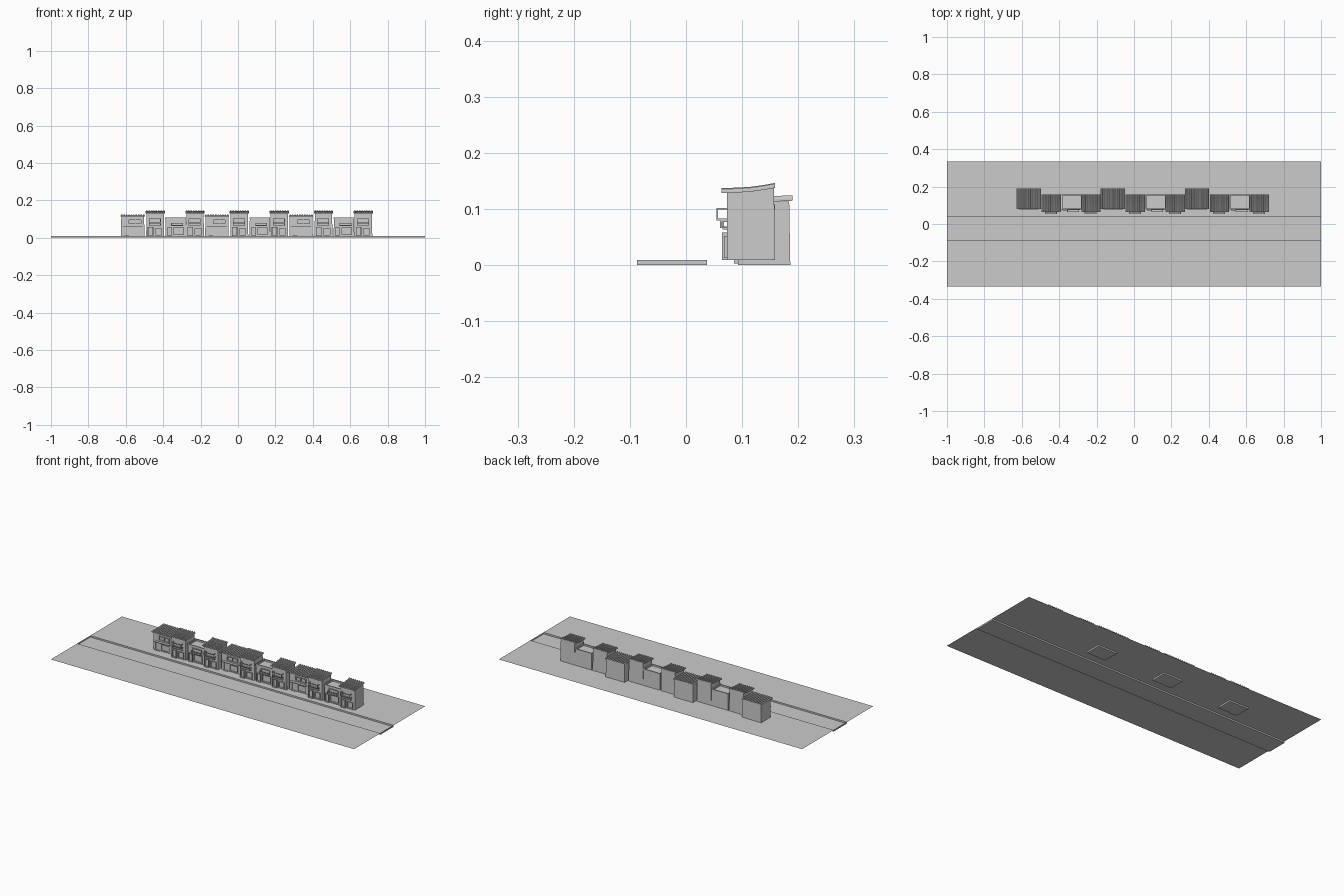
import bpy, bmesh, math
from mathutils import Vector

if "Cube" in bpy.data.objects:
    bpy.data.objects.remove(bpy.data.objects["Cube"])

PERIOD = 0.45
G = 0.009                      # pavement level


def finish(name, bm, x=0.0):
    bmesh.ops.recalc_face_normals(bm, faces=bm.faces)
    me = bpy.data.meshes.new(name)
    bm.to_mesh(me)
    bm.free()
    ob = bpy.data.objects.new(name, me)
    ob.location.x = x
    bpy.context.collection.objects.link(ob)
    return ob


def box(bm, x0, x1, y0, y1, z0, z1, taper=0.0):
    v = []
    for z, t in ((z0, taper), (z1, 0)):
        for x, y in ((x0 - t, y0), (x1 + t, y0), (x1 + t, y1 + t), (x0 - t, y1 + t)):
            v.append(bm.verts.new((x, y, z)))
    for f in ((3, 2, 1, 0), (4, 5, 6, 7), (0, 1, 5, 4), (1, 2, 6, 5), (2, 3, 7, 6), (3, 0, 4, 7)):
        bm.faces.new([v[i] for i in f])


def frame(bm, x0, x1, y0, y1, z0, z1, w):
    # four bars around an opening
    box(bm, x0, x1, y0, y1, z1 - w, z1)
    box(bm, x0, x1, y0, y1, z0, z0 + w)
    box(bm, x0, x0 + w, y0, y1, z0 + w, z1 - w)
    box(bm, x1 - w, x1, y0, y1, z0 + w, z1 - w)


def cage(bm, x0, x1, y0, y1, z0, z1, w):
    # projecting balcony: front frame plus side rails back to the wall
    frame(bm, x0, x1, y0, y0 + w, z0, z1, w)
    for xa in (x0, x1 - w):
        for z in (z0, z1 - w):
            box(bm, xa, xa + w, y0 + w, y1, z, z + w)


def walls(bm, w, y0, y1, z0, z1, openings, depth=0.004):
    # shell with recessed openings: core set back, front skin built as strips
    box(bm, 0.004, w - 0.004, y0 + depth, y1, z0, z1, 0.002)
    zs = sorted({z0, z1} | {o[2] for o in openings} | {o[3] for o in openings})
    for a, b in zip(zs, zs[1:]):
        x = 0.004
        m = (a + b) / 2
        for o in sorted(o for o in openings if o[2] < m < o[3]):
            box(bm, x, o[0], y0, y0 + depth, a, b)
            x = o[1]
        box(bm, x, w - 0.004, y0, y0 + depth, a, b)


def tile_roof(name, w, path, ribs, r, x):
    # scalloped cross-section swept along the slope
    prof = []
    p = w / ribs
    for i in range(ribs):
        c = (i + 0.5) * p
        prof.append((i * p, 0))
        for k in range(6):
            a = math.pi * (1 - k / 5)
            prof.append((c + 0.36 * p * math.cos(a), r * math.sin(a)))
    prof += [(w, 0), (w, -0.004), (0, -0.004)]
    bm = bmesh.new()
    rings = [[bm.verts.new((px, y, z + pz)) for px, pz in prof] for y, z in path]
    n = len(prof)
    for a, b in zip(rings, rings[1:]):
        for i in range(n):
            bm.faces.new((a[i], a[(i + 1) % n], b[(i + 1) % n], b[i]))
    bm.faces.new(rings[0])
    bm.faces.new(rings[-1])
    return finish(name, bm, x)


def wide_house(x):
    w = 0.13
    bm = bmesh.new()
    walls(bm, w, 0.093, 0.184, 0.0, 0.114,
          [(0.02, 0.045, 0.009, 0.06), (0.06, 0.11, 0.015, 0.05), (0.045, 0.11, 0.074, 0.096)])
    finish("wide_house_walls", bm, x)
    bm = bmesh.new()
    frame(bm, 0.042, 0.113, 0.087, 0.095, 0.071, 0.099, 0.004)
    box(bm, 0.076, 0.079, 0.089, 0.096, 0.074, 0.096)
    frame(bm, 0.058, 0.112, 0.09, 0.096, 0.013, 0.052, 0.003)
    finish("wide_house_window_frames", bm, x)
    bm = bmesh.new()
    box(bm, 0.012, 0.118, 0.078, 0.095, 0.060, 0.064)
    box(bm, 0.016, 0.049, 0.086, 0.095, 0.003, 0.011)
    finish("wide_house_canopy_and_step", bm, x)
    tile_roof("wide_house_tile_roof", w,
              [(0.080, 0.117), (0.115, 0.1165), (0.155, 0.1175), (0.190, 0.119)], 10, 0.006, x)


def tall_house(x):
    w = 0.10
    bm = bmesh.new()
    walls(bm, w, 0.073, 0.157, G, 0.129,
          [(0.012, 0.038, G, 0.055), (0.05, 0.085, 0.015, 0.05), (0.018, 0.078, 0.076, 0.10)])
    # upper wall wedge below the sloping roof
    v = [bm.verts.new(c) for xx in (0.004, w - 0.004) for c in
         ((xx, 0.073, 0.129), (xx, 0.157, 0.129), (xx, 0.157, 0.138))]
    for f in ((0, 1, 2), (3, 4, 5), (1, 2, 5, 4), (0, 2, 5, 3), (0, 1, 4, 3)):
        bm.faces.new([v[i] for i in f])
    finish("tall_house_walls", bm, x)
    bm = bmesh.new()
    cage(bm, 0.016, 0.080, 0.054, 0.073, 0.080, 0.102, 0.003)
    finish("tall_house_window_cage", bm, x)
    bm = bmesh.new()
    cage(bm, 0.016, 0.080, 0.061, 0.073, 0.066, 0.080, 0.003)
    box(bm, 0.016, 0.080, 0.061, 0.073, 0.066, 0.068)
    finish("tall_house_flower_shelf", bm, x)
    bm = bmesh.new()
    frame(bm, 0.010, 0.040, 0.064, 0.074, G, 0.058, 0.004)
    frame(bm, 0.048, 0.087, 0.068, 0.074, 0.013, 0.052, 0.003)
    finish("tall_house_door_frames", bm, x)
    tile_roof("tall_house_tile_roof", w + 0.003,
              [(0.063, 0.133), (0.09, 0.1335), (0.115, 0.135), (0.14, 0.1385), (0.159, 0.142)],
              8, 0.005, x - 0.0015)


def low_house(x):
    w = 0.115
    bm = bmesh.new()
    walls(bm, w, 0.080, 0.157, G, 0.099,
          [(0.012, 0.036, G, 0.055), (0.046, 0.10, 0.018, 0.056), (0.036, 0.094, 0.070, 0.090)])
    finish("low_house_walls", bm, x)
    # parapet around the flat roof
    bm = bmesh.new()
    box(bm, 0.002, w - 0.002, 0.078, 0.084, 0.099, 0.108)
    box(bm, 0.002, w - 0.002, 0.153, 0.159, 0.099, 0.108)
    box(bm, 0.002, 0.008, 0.084, 0.153, 0.099, 0.108)
    box(bm, w - 0.008, w - 0.002, 0.084, 0.153, 0.099, 0.108)
    finish("low_house_parapet", bm, x)
    bm = bmesh.new()
    cage(bm, 0.034, 0.097, 0.065, 0.080, 0.066, 0.080, 0.003)
    box(bm, 0.034, 0.097, 0.065, 0.080, 0.064, 0.067)
    frame(bm, 0.033, 0.097, 0.076, 0.082, 0.067, 0.093, 0.004)
    finish("low_house_balcony", bm, x)
    bm = bmesh.new()
    frame(bm, 0.010, 0.038, 0.073, 0.081, G, 0.058, 0.003)
    frame(bm, 0.044, 0.102, 0.075, 0.081, 0.015, 0.059, 0.003)
    finish("low_house_door_frames", bm, x)


# pavement sheet with the sunken road between two kerbs
bm = bmesh.new()
section = [(-0.335, G), (-0.087, G), (-0.087, 0), (0.037, 0), (0.037, G), (0.335, G)]
ends = [[bm.verts.new((x, y, z)) for y, z in section] for x in (-1, 1)]
for i in range(5):
    bm.faces.new((ends[0][i], ends[1][i], ends[1][i + 1], ends[0][i + 1]))
for e in ends:
    bm.faces.new(e[1:5])
finish("pavement_and_road", bm)

# terrace: wide, tall, low, tall, three times over
for n in range(3):
    x = -0.628 + n * PERIOD
    wide_house(x)
    tall_house(x + 0.135)
    low_house(x + 0.237)
    tall_house(x + 0.348)
